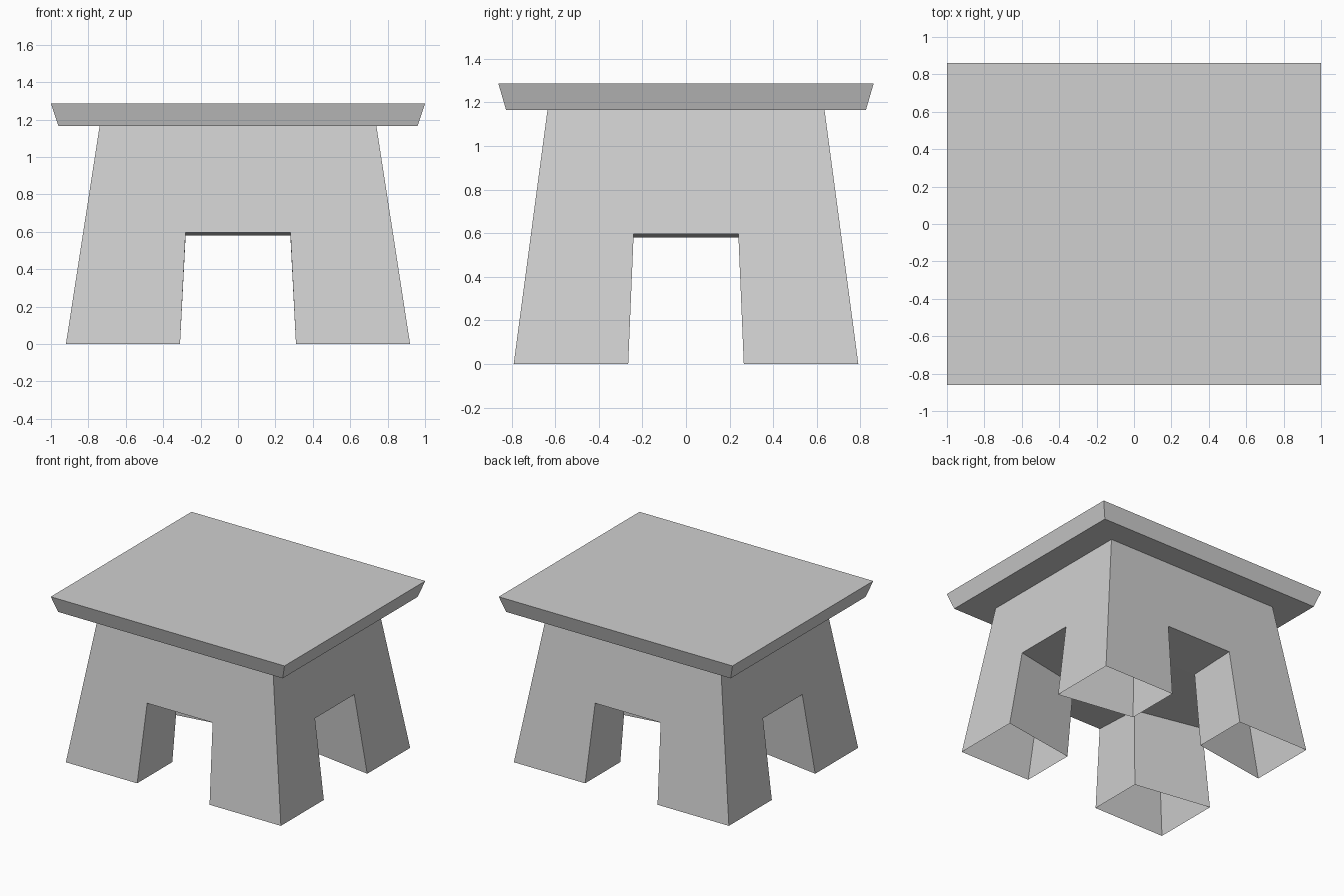
import bpy
import bmesh

cube = bpy.data.objects.get("Cube")
if cube:
    bpy.data.objects.remove(cube)

stone = bpy.data.materials.new("grey stone")
stone.use_nodes = True
GREY = (0.63, 0.63, 0.63, 1)
stone.diffuse_color = GREY
stone.node_tree.nodes["Principled BSDF"].inputs["Base Color"].default_value = GREY


def add_object(name, bm):
    mesh = bpy.data.meshes.new(name)
    bm.to_mesh(mesh)
    bm.free()
    mesh.materials.append(stone)
    obj = bpy.data.objects.new(name, mesh)
    bpy.context.collection.objects.link(obj)
    return obj


# Flared roof slab
LOW, HIGH = 1.165, 1.285
bm = bmesh.new()
bmesh.ops.create_cube(bm, size=2)
for v in bm.verts:
    top = v.co.z > 0
    v.co.x *= 1.0 if top else 0.96
    v.co.y *= 0.86 if top else 0.825
    v.co.z = HIGH if top else LOW
add_object("roof_slab", bm)

# One quarter of the tapered body: hollow leg, half openings and passage ceiling
DOOR, VAULT = 0.597, 0.58
points = {
    "foot": (0.92, 0.79, 0), "shoulder": (0.74, 0.635, LOW),
    "y_foot": (0.31, 0.79, 0), "y_head": (0.28, 0.71, DOOR),
    "y_mid": (0, 0.71, DOOR), "y_top": (0, 0.635, LOW),
    "x_foot": (0.92, 0.265, 0), "x_head": (0.827, 0.24, DOOR),
    "x_mid": (0.827, 0, DOOR), "x_top": (0.74, 0, LOW),
    "in_foot": (0.31, 0.36, 0), "in_head": (0.28, 0.33, VAULT),
    "y_vault": (0, 0.33, VAULT), "x_vault": (0.28, 0, VAULT),
    "centre": (0, 0, VAULT),
}
faces = [
    "foot y_foot y_head y_mid y_top shoulder",       # wall with lintel
    "foot shoulder x_top x_mid x_head x_foot",       # side wall with lintel
    "y_foot in_foot in_head y_head",                 # jambs
    "x_foot x_head in_head in_foot",
    "y_head in_head y_vault y_mid",                  # ceiling
    "x_head x_mid x_vault in_head",
    "in_head x_vault centre y_vault",
]
bm = bmesh.new()
verts = {name: bm.verts.new(co) for name, co in points.items()}
for face in faces:
    bm.faces.new([verts[name] for name in face.split()])
bmesh.ops.recalc_face_normals(bm, faces=bm.faces)
bm.faces.ensure_lookup_table()
if bm.faces[0].normal.y < 0:
    bmesh.ops.reverse_faces(bm, faces=bm.faces)
body = add_object("tapered_body", bm)

# Mirror the quarter across both axes
mirror = body.modifiers.new("four_sides", "MIRROR")
mirror.use_axis = (True, True, False)
mirror.use_clip = True
